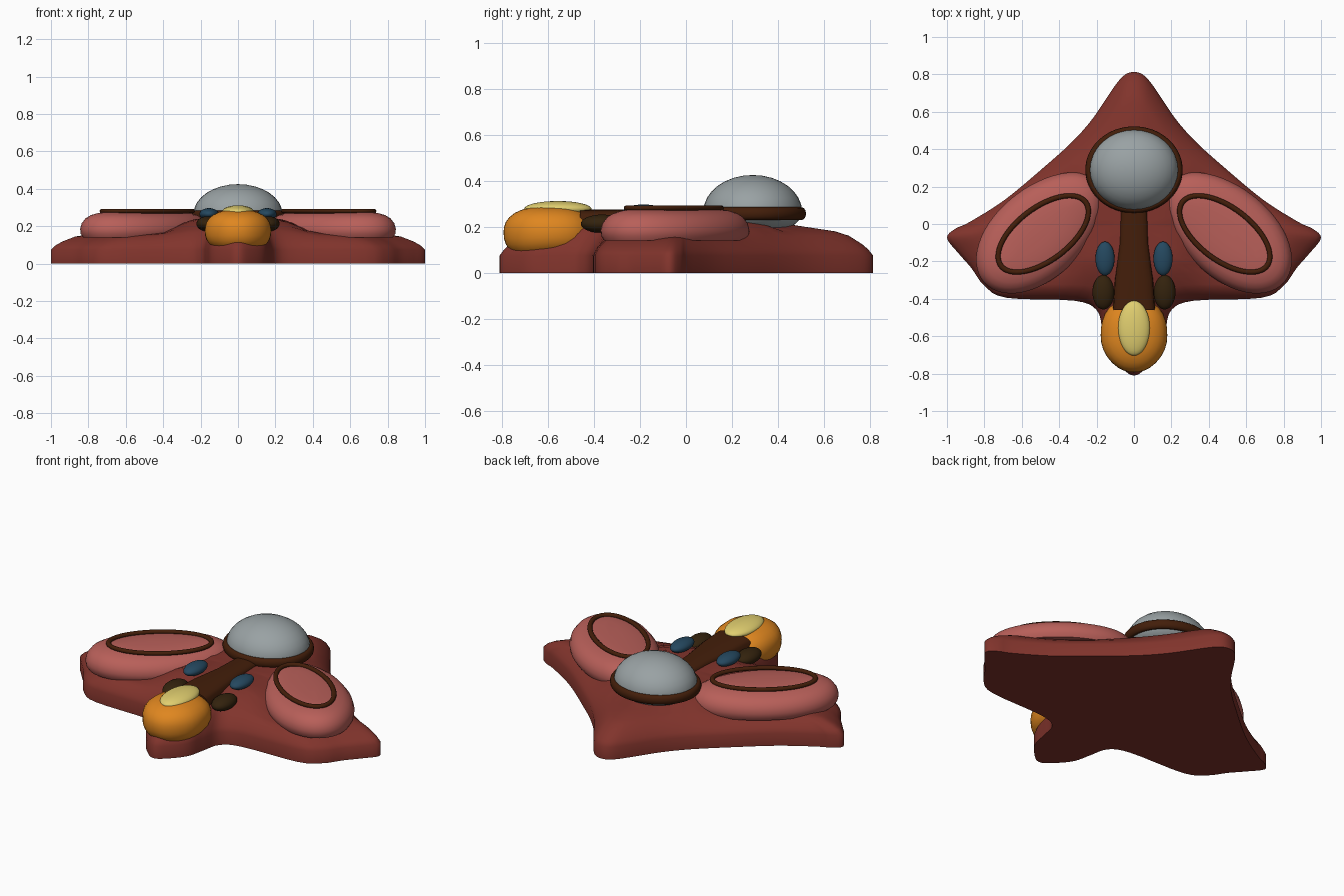
import bpy, bmesh, math
from mathutils import Matrix, Vector

if "Cube" in bpy.data.objects:
    bpy.data.objects.remove(bpy.data.objects["Cube"])


def material(name, rgb):
    m = bpy.data.materials.new(name)
    m.diffuse_color = (*rgb, 1)
    m.use_nodes = True
    m.node_tree.nodes["Principled BSDF"].inputs["Base Color"].default_value = m.diffuse_color
    return m


RED = material("brick red", (0.22, 0.034, 0.025))
PINK = material("dusty pink", (0.48, 0.115, 0.1))
GREY = material("dome grey", (0.32, 0.36, 0.37))
BROWN = material("trim brown", (0.056, 0.013, 0.003))
DARK = material("dark brown", (0.033, 0.016, 0.004))
ORANGE = material("orange", (0.74, 0.24, 0.014))
YELLOW = material("pale yellow", (0.75, 0.62, 0.16))
BLUE = material("slate blue", (0.018, 0.065, 0.115))


def finish(name, bm, mat, angle=50):
    bmesh.ops.recalc_face_normals(bm, faces=bm.faces)
    me = bpy.data.meshes.new(name)
    bm.to_mesh(me)
    bm.free()
    me.materials.append(mat)
    ob = bpy.data.objects.new(name, me)
    bpy.context.collection.objects.link(ob)
    bpy.ops.object.select_all(action='DESELECT')
    ob.select_set(True)
    bpy.context.view_layer.objects.active = ob
    bpy.ops.object.shade_smooth_by_angle(angle=math.radians(angle))
    return ob


def loft(bm, rings):
    """Skin closed rings of points and cap both ends."""
    loops = [[bm.verts.new(p) for p in r] for r in rings]
    for a, b in zip(loops, loops[1:]):
        n = len(a)
        for i in range(n):
            bm.faces.new((a[i], a[(i + 1) % n], b[(i + 1) % n], b[i]))
    bm.faces.new(loops[0])
    bm.faces.new(loops[-1])


def ellipsoid(name, centre, radii, mat, power=1.0, below=1.0):
    """Ellipsoid; power below 1 makes it boxier, below scales the lower half."""
    bm = bmesh.new()
    bmesh.ops.create_uvsphere(bm, u_segments=32, v_segments=16, radius=1)
    for v in bm.verts:
        e = 2 / power
        k = sum(abs(c) ** e for c in v.co) ** (-1 / e)
        v.co = [c + r * q * k for c, r, q in zip(centre, radii, v.co)]
        if v.co.z < centre[2]:
            v.co.z = centre[2] + (v.co.z - centre[2]) * below
    return finish(name, bm, mat)


def oval_ring(name, centre, a, b, tube, height, turn, mat):
    bm = bmesh.new()
    n, m = 64, 12
    ct, st = math.cos(turn), math.sin(turn)
    grid = []
    for i in range(n):
        t = 2 * math.pi * i / n
        row = []
        for j in range(m):
            p = 2 * math.pi * j / m
            x = (a + tube * math.cos(p)) * math.cos(t)
            y = (b + tube * math.cos(p)) * math.sin(t)
            row.append(bm.verts.new((centre[0] + x * ct - y * st,
                                     centre[1] + x * st + y * ct,
                                     centre[2] + height * math.sin(p))))
        grid.append(row)
    for i in range(n):
        for j in range(m):
            k, l = (i + 1) % n, (j + 1) % m
            bm.faces.new((grid[i][j], grid[k][j], grid[k][l], grid[i][l]))
    return finish(name, bm, mat)


def spline(pts, steps):
    """Closed Catmull-Rom curve through the points."""
    out, n = [], len(pts)
    for i in range(n):
        p = [pts[(i + k - 1) % n] for k in range(4)]
        for s in range(steps):
            t = s / steps
            out.append(tuple(0.5 * (2 * b + (c - a) * t + (2 * a - 5 * b + 4 * c - d) * t * t
                                    + (3 * b - a - 3 * c + d) * t ** 3)
                             for a, b, c, d in zip(*p)))
    return out


# Body: kite-shaped outline, vertical rim and a raised central ridge
half = [(0.05, 0.797), (0.105, 0.735), (0.22, 0.565), (0.33, 0.44), (0.48, 0.305), (0.69, 0.13),
        (0.88, 0.01), (0.955, -0.025), (1.0, -0.075),
        (0.94, -0.155), (0.87, -0.235), (0.8, -0.33), (0.68, -0.395), (0.32, -0.41),
        (0.2, -0.46), (0.168, -0.57), (0.14, -0.68), (0.06, -0.775)]
outline = spline([(0, 0.813)] + half + [(0, -0.81)] + [(-x, y) for x, y in reversed(half)], 4)


def body_height(x, y, t, rim):
    s = min(max((0.47 - abs(x)) / 0.27, 0), 1)
    fade = min(1, (1.45 if y > 0.35 else 2) * (1 - t))
    return rim + 0.085 * s * s * (3 - 2 * s) * fade


rings = [[(x, y, 0) for x, y in outline]]
for t, rim in ((1, 0.075), (0.975, 0.098), (0.94, 0.118), (0.87, 0.145), (0.8, 0.155),
               (0.66, 0.155), (0.54, 0.155), (0.42, 0.155), (0.3, 0.155), (0.18, 0.155),
               (0.06, 0.155)):
    rings.append([(x * t, y * t, body_height(x * t, y * t, t, rim)) for x, y in outline])
bm = bmesh.new()
loft(bm, rings)
finish("body", bm, RED)

# Spine: tapered rounded strip from the dome to the head
bm = bmesh.new()
arc = [(math.cos(math.pi * i / 10), abs(math.sin(math.pi * i / 10)) ** 0.35) for i in range(11)]
loft(bm, [[(w * c, y, 0.2 + (z - 0.2) * s) for c, s in arc]
          for y, w, z in ((0.14, 0.07, 0.265), (-0.1, 0.078, 0.268), (-0.3, 0.105, 0.275),
                          (-0.46, 0.115, 0.275))])
finish("spine", bm, BROWN, 80)

# Dome and its collar
ellipsoid("dome", (0, 0.29, 0.265), (0.238, 0.215, 0.16), GREY, 1, 0.65)
oval_ring("dome_collar", (0, 0.29, 0.257), 0.24, 0.212, 0.02, 0.028, 0, BROWN)

# Head with crest: blunt at the back, tapering towards the front and below
head = ellipsoid("head", (0, -0.595, 0.175), (0.178, 0.198, 0.115), ORANGE, 0.84)
for v in head.data.vertices:
    f = max(0, (-0.6 - v.co.y) / 0.19)
    v.co.x *= 1 - 0.22 * f * f
    if v.co.z < 0.175:
        v.co.z = 0.175 + (v.co.z - 0.175) * (1.0 + 0.12 * f)
ellipsoid("head_crest", (0, -0.557, 0.277), (0.085, 0.147, 0.035), YELLOW)

# Mirrored pads, rims and side lumps
for side, s in (("right", 1), ("left", -1)):
    rot = Matrix.Rotation(math.radians(-42) * s, 3, 'Z')
    bm = bmesh.new()
    rings = []
    for inset, z in ((0.015, 0.14), (0.003, 0.16), (0, 0.185), (0.008, 0.215), (0.03, 0.243),
                     (0.06, 0.26), (0.1, 0.271), (0.15, 0.278), (0.2, 0.281)):
        ring = []
        for i in range(56):
            a = 2 * math.pi * i / 56
            # slightly egg-shaped: the outer end is the fuller one
            egg = 1 + 0.06 * math.cos(a) * s
            p = rot @ Vector((math.cos(a) * (0.405 - inset),
                              math.sin(a) * (0.238 - inset) * egg, 0))
            ring.append((p.x + 0.5 * s, p.y - 0.043, z))
        rings.append(ring)
    loft(bm, rings)
    finish(side + "_pad", bm, PINK)
    oval_ring(side + "_pad_rim", (0.485 * s, -0.053, 0.281), 0.283, 0.141, 0.014, 0.012,
              math.radians(-37) * s, BROWN)
    ellipsoid(side + "_blue_lump", (0.155 * s, -0.185, 0.265), (0.051, 0.091, 0.032), BLUE)
    ellipsoid(side + "_dark_lump", (0.164 * s, -0.365, 0.213), (0.058, 0.092, 0.04), DARK)
